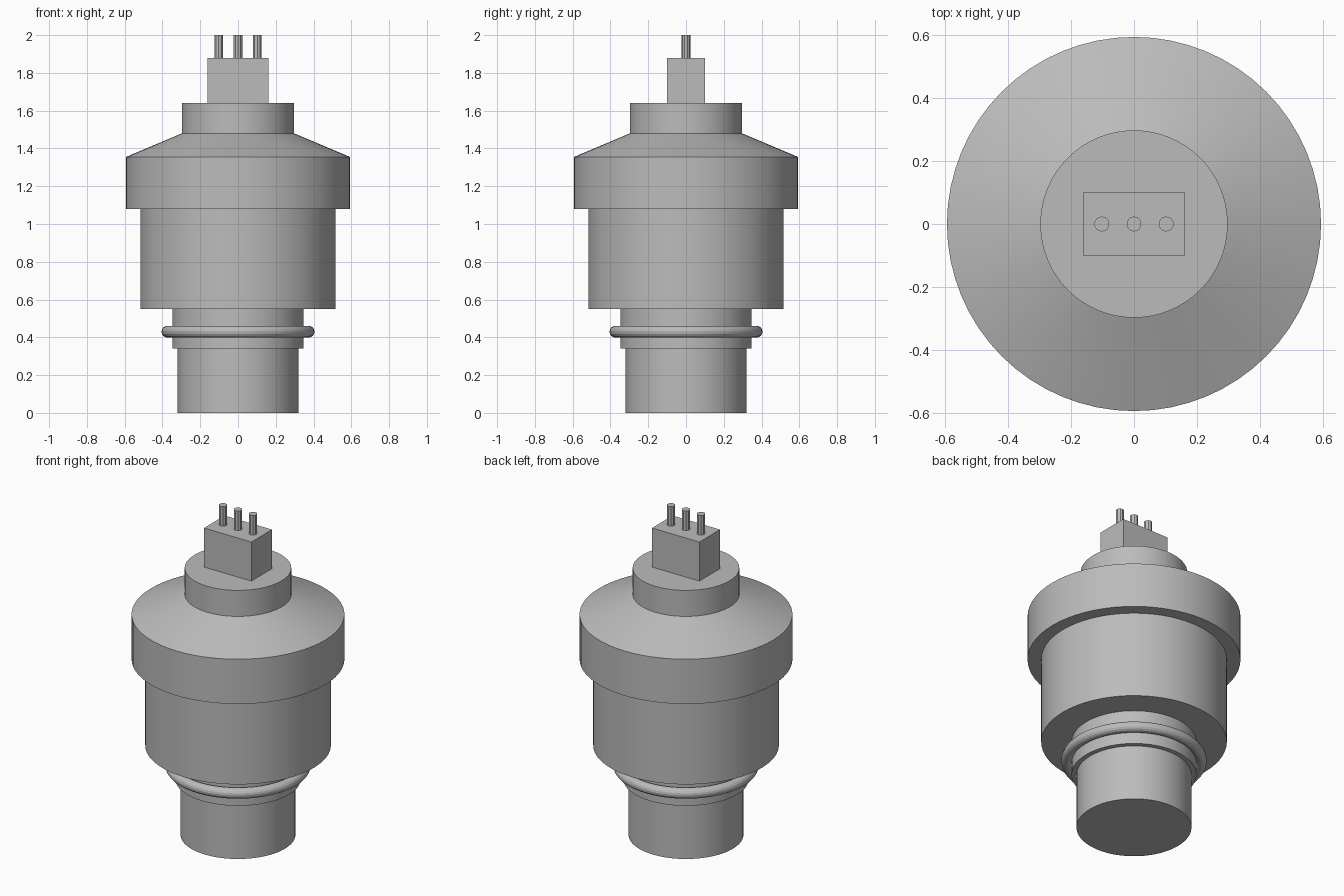
import bpy
import math

cube = bpy.data.objects.get("Cube")
if cube:
    bpy.data.objects.remove(cube, do_unlink=True)

# Single grey material
grey = bpy.data.materials.new("plain_grey")
grey.use_nodes = True
colour = (0.5, 0.5, 0.5, 1)
grey.diffuse_color = colour
grey.node_tree.nodes["Principled BSDF"].inputs["Base Color"].default_value = colour


def finish(name, smooth=True):
    obj = bpy.context.object
    obj.name = name
    obj.data.name = name
    obj.data.materials.append(grey)
    if smooth:
        bpy.ops.object.shade_smooth_by_angle(angle=math.radians(20))
    return obj


def drum(name, radius, bottom, top, x=0, top_radius=None, sides=64):
    bpy.ops.mesh.primitive_cone_add(
        vertices=sides, radius1=radius,
        radius2=radius if top_radius is None else top_radius,
        depth=top - bottom, location=(x, 0, (bottom + top) / 2))
    return finish(name)


# Stepped round body, from the base upwards
drum("base_plug", 0.32, 0, 0.34)
drum("seal_collar", 0.348, 0.34, 0.55)
drum("main_housing", 0.517, 0.55, 1.08)
drum("wide_band", 0.593, 1.08, 1.355)
drum("sloped_shoulder", 0.593, 1.355, 1.48, top_radius=0.297)
drum("top_neck", 0.297, 1.48, 1.64)

# Sealing ring around the collar
bpy.ops.mesh.primitive_torus_add(
    major_radius=0.374, minor_radius=0.031, major_segments=64,
    minor_segments=16, location=(0, 0, 0.43))
finish("seal_ring")

# Connector block
bpy.ops.mesh.primitive_cube_add(size=1, location=(0, 0, 1.76))
bpy.context.object.scale = (0.322, 0.2, 0.24)
bpy.ops.object.transform_apply(location=False, rotation=False, scale=True)
finish("connector_block", smooth=False)

# Contact pins
for side, x in (("right", -0.102), ("middle", 0), ("left", 0.102)):
    drum(side + "_pin", 0.024, 1.88, 2, x=x, sides=10)
